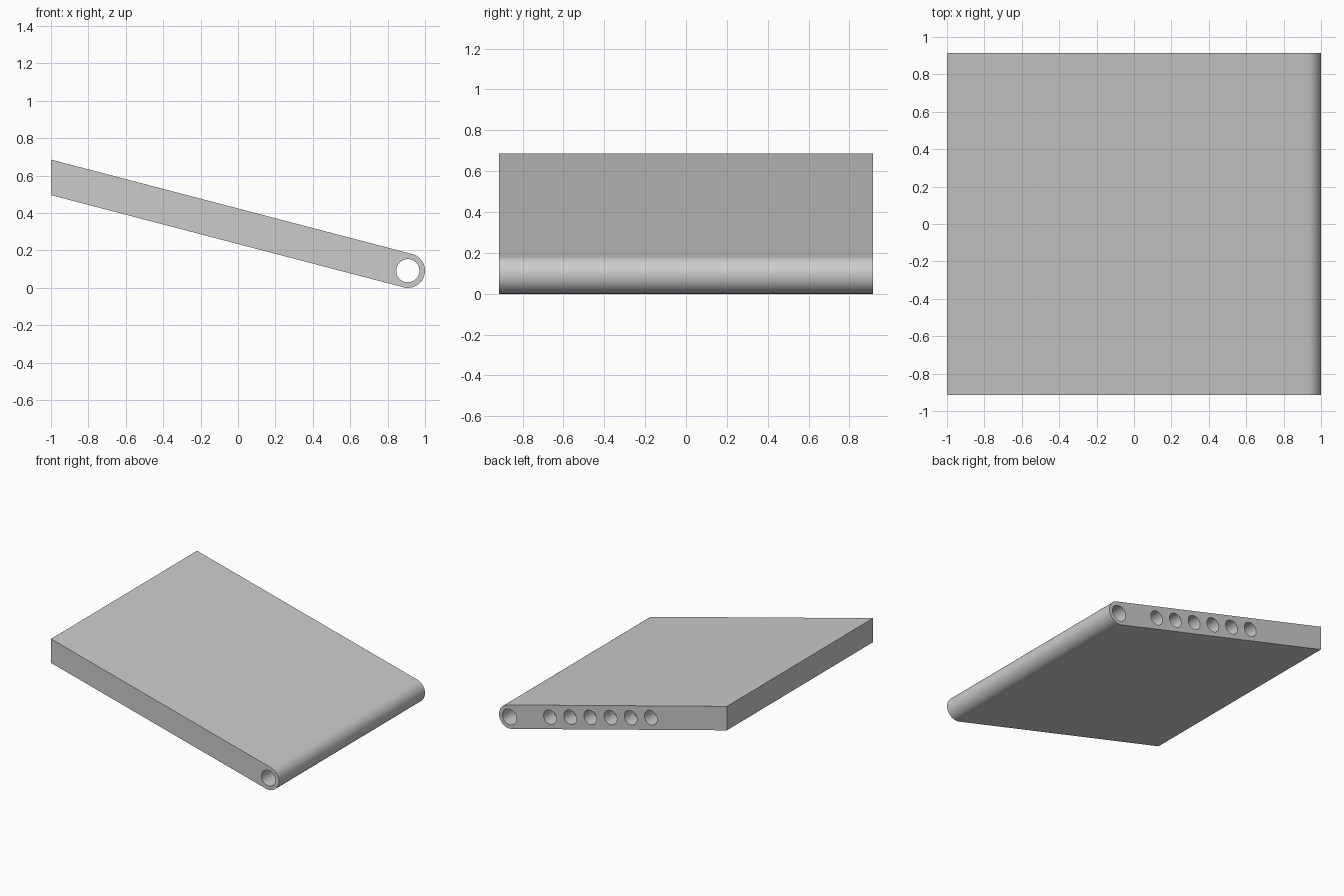
import bpy, bmesh, math
from mathutils import Matrix

cube = bpy.data.objects.get("Cube")
if cube:
    bpy.data.objects.remove(cube)

HALF_Y = 0.915                      # half width of the panel
PIVOT_X, PIVOT_Z, RADIUS = 0.908, 0.092, 0.092
END_Z = 0.591                       # centre height at the cut end
SLOPE = (END_Z - PIVOT_Z) / (-1 - PIVOT_X)
TILT = math.atan(SLOPE)
HALF_H = RADIUS / math.cos(TILT)

grey = bpy.data.materials.new("plain grey")
grey.use_nodes = True
colour = (0.6, 0.6, 0.6, 1)
grey.diffuse_color = colour
grey.node_tree.nodes["Principled BSDF"].inputs["Base Color"].default_value = colour


def make_object(name, bm):
    bmesh.ops.recalc_face_normals(bm, faces=bm.faces)
    mesh = bpy.data.meshes.new(name)
    bm.to_mesh(mesh)
    bm.free()
    mesh.materials.append(grey)
    obj = bpy.data.objects.new(name, mesh)
    bpy.context.collection.objects.link(obj)
    return obj


def bore(bm, x, radius, y0, y1):
    """Add a cylinder along y on the panel's centre line."""
    z = PIVOT_Z + (x - PIVOT_X) * SLOPE
    place = Matrix.Translation((x, (y0 + y1) / 2, z)) @ Matrix.Rotation(math.pi / 2, 4, 'X')
    bmesh.ops.create_cone(bm, cap_ends=True, segments=48, radius1=radius,
                          radius2=radius, depth=y1 - y0, matrix=place)


# Panel: tilted profile with a rounded hinge edge, extruded along y
profile = [(-1, END_Z - HALF_H), (-1, END_Z + HALF_H)][::-1]
STEPS = 32
arc = [TILT - math.pi / 2 + math.pi * i / STEPS for i in range(STEPS + 1)]
profile += [(-1, END_Z - HALF_H)]
profile += [(PIVOT_X + RADIUS * math.cos(a), PIVOT_Z + RADIUS * math.sin(a)) for a in arc]
profile = profile[1:] if profile[1] == profile[2] else profile
bm = bmesh.new()
top = (-1, END_Z + HALF_H)
points = [top] + [p for p in profile if p != top]
face = bm.faces.new([bm.verts.new((x, -HALF_Y, z)) for x, z in points])
side = bmesh.ops.extrude_face_region(bm, geom=[face])["geom"]
bmesh.ops.translate(bm, vec=(0, 2 * HALF_Y, 0),
                    verts=[v for v in side if isinstance(v, bmesh.types.BMVert)])
panel = make_object("hinged_panel", bm)

# Cutters: through bore at the hinge, six blind holes in the back edge
bm = bmesh.new()
bore(bm, PIVOT_X, 0.062, -1, 1)
for i in range(6):
    bore(bm, 0.553 - 0.177 * i, 0.056, HALF_Y - 0.12, 1)
cutter = make_object("hole_cutter", bm)
cutter.hide_render = True

cut = panel.modifiers.new("holes", 'BOOLEAN')
cut.operation = 'DIFFERENCE'
cut.solver = 'EXACT'
cut.object = cutter
bpy.ops.object.select_all(action='DESELECT')
panel.select_set(True)
bpy.context.view_layer.objects.active = panel
bpy.ops.object.modifier_apply(modifier=cut.name)
bpy.data.objects.remove(cutter)
bpy.ops.object.shade_smooth_by_angle(angle=math.radians(30))
